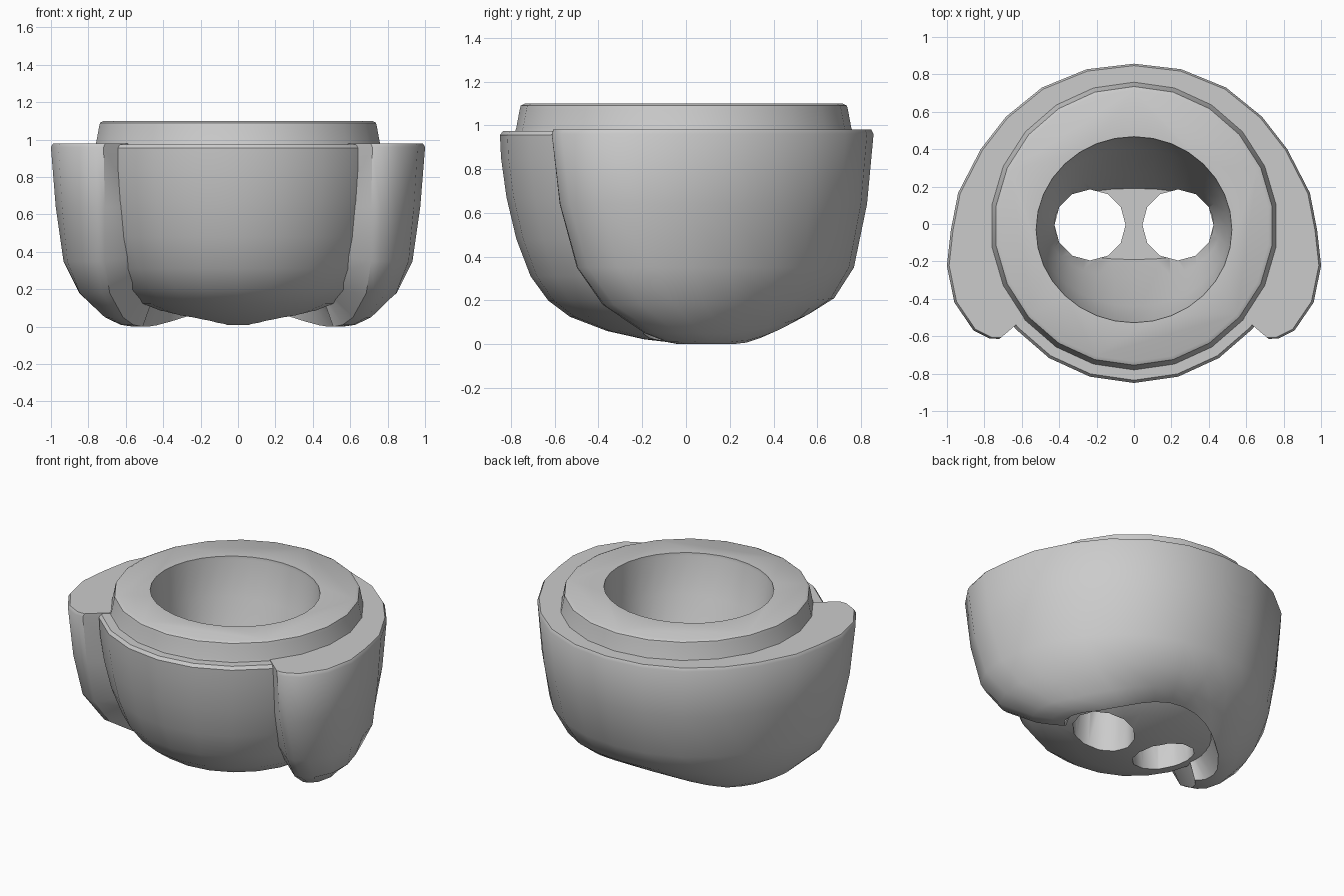
import bpy, bmesh
from math import sin, cos, pi, radians, copysign

if "Cube" in bpy.data.objects:
    bpy.data.objects.remove(bpy.data.objects["Cube"])


def finish(name, bm, angle=35):
    bmesh.ops.remove_doubles(bm, verts=bm.verts, dist=1e-5)
    bmesh.ops.recalc_face_normals(bm, faces=bm.faces)
    me = bpy.data.meshes.new(name)
    bm.to_mesh(me)
    bm.free()
    ob = bpy.data.objects.new(name, me)
    bpy.context.collection.objects.link(ob)
    smooth(ob, angle)
    return ob


def smooth(ob, angle):
    bpy.ops.object.select_all(action='DESELECT')
    ob.select_set(True)
    bpy.context.view_layer.objects.active = ob
    bpy.ops.object.shade_smooth_by_angle(angle=radians(angle))


def loft(name, rings):
    """Solid through closed rings of equal length, capped at both ends."""
    bm = bmesh.new()
    vs = [[bm.verts.new(p) for p in r] for r in rings]
    n = len(vs[0])
    for a, b in zip(vs, vs[1:]):
        for i in range(n):
            bm.faces.new((a[i], a[(i + 1) % n], b[(i + 1) % n], b[i]))
    bm.faces.new(vs[0])
    bm.faces.new(vs[-1])
    return finish(name, bm)


def ring(rx, ry, z, n, cx=0, cy=0, power=1):
    pts = []
    for i in range(n):
        a = 2 * pi * i / n - pi / 2
        c, s = cos(a), sin(a)
        pts.append((cx + rx * copysign(abs(c) ** power, c), cy + ry * copysign(abs(s) ** power, s), z))
    return pts


def cut(target, cutter):
    cutter.hide_render = True
    m = target.modifiers.new('cut', 'BOOLEAN')
    m.operation = 'DIFFERENCE'
    m.solver = 'EXACT'
    m.object = cutter
    smooth(target, 35)
    bpy.ops.object.modifier_apply(modifier=m.name)
    bpy.data.objects.remove(cutter)


# Inner cup with raised collar
profile = [(.06, .008), (.18, .022), (.35, .06), (.52, .125), (.62, .2), (.7, .31), (.765, .48),
           (.81, .67), (.835, .85), (.84, .955), (.825, .975), (.77, .975), (.765, .99),
           (.75, 1.07), (.745, 1.09), (.725, 1.1)]
cup = loft('inner_cup', [ring(r, r, z, 22, cy=-.01) for r, z in profile])

# Tapered bore, then the two through holes in the floor
bore = [ring(.53, .504, 1.2, 32, cy=-.032), ring(.522, .496, 1.08, 32, cy=-.03),
        ring(.505, .42, .85, 32, cy=-.02, power=.96), ring(.46, .28, .5, 32, cy=-.01, power=.9),
        ring(.425, .19, .3, 32, power=.82)]
cut(cup, loft('bore_cutter', bore))
for x in (-.235, .235):
    cut(cup, loft('hole_cutter', [ring(.19, .19, z, 12, cx=x, cy=-.005) for z in (-.2, .45)]))
smooth(cup, 35)

# Outer shell: U-shaped wrap, open at the front, lower lip arched at the back
outline = [(-40.5, .945), (-38.5, .985), (-33.5, 1.03), (-23.6, 1.048), (-12.6, 1.025), (-2, .98),
           (10, .955), (26, .912), (40, .893), (56, .88), (73, .865), (90, .857)]
outline += [(180 - a, r) for a, r in outline[-2::-1]]
# z side, z back, scale side, scale back, end angle, inner radius, inner z
rows = [(.98, .98, .988, .988, -40.5, .72, .98), (.96, .96, 1, 1, -40.5, .72, .95),
        (.64, .64, .97, .965, -39, .70, .64), (.35, .35, .92, .895, -35, .63, .38),
        (.18, .21, .83, .79, -29, .57, .26), (.05, .14, .68, .66, -17, .50, .19),
        (.01, .11, .6, .58, -9, .48, .16), (0, .1, .54, .54, -4, .46, .14)]
sections = []
for a0, r0 in outline:
    outer, inner = [], []
    w = max(0, sin(radians(a0))) ** 1.5
    for zs, zb, fs, fb, end, ri, zi in rows:
        a = radians(90 + (a0 - 90) * (90 - end) / 130.5)
        r = r0 * (fs + (fb - fs) * w)
        outer.append((r * cos(a), r * sin(a), zs + (zb - zs) * w))
        inner.append((ri * cos(a), ri * sin(a), zi))
    sections.append((outer, inner))

bm = bmesh.new()
grid = [[[bm.verts.new(p) for p in side] for side in s] for s in sections]
n = len(rows)
for (ao, ai), (bo, bi) in zip(grid, grid[1:]):
    for j in range(n - 1):
        bm.faces.new((ao[j], bo[j], bo[j + 1], ao[j + 1]))
        bm.faces.new((ai[j], ai[j + 1], bi[j + 1], bi[j]))
    for j in (0, n - 1):
        bm.faces.new((ao[j], bo[j], bi[j], ai[j]))
for o, i in (grid[0], grid[-1]):
    for j in range(n - 1):
        bm.faces.new((o[j], o[j + 1], i[j + 1], i[j]))
finish('outer_shell', bm, 40)
